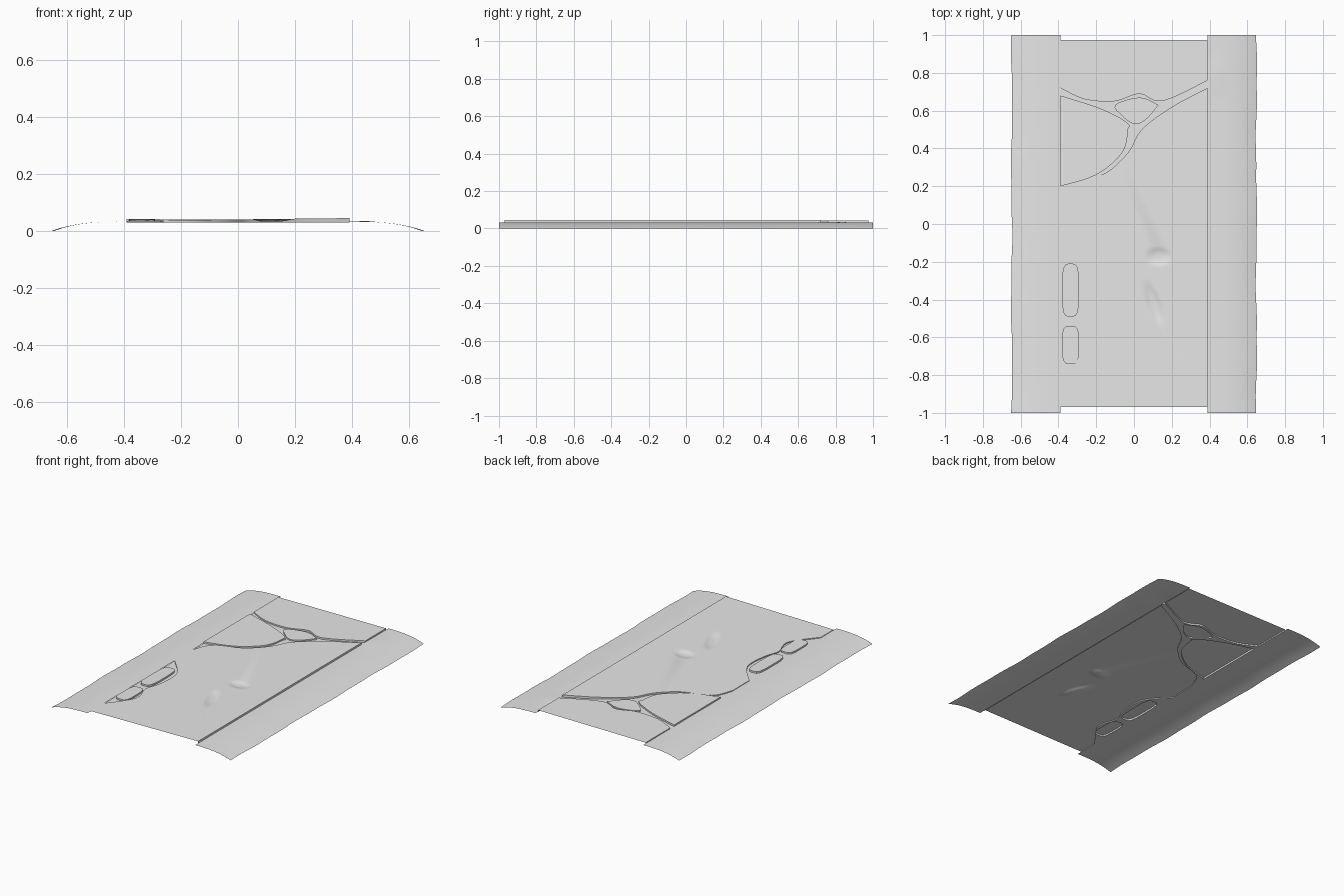
import bpy, bmesh, math
from mathutils import Vector
from mathutils.geometry import delaunay_2d_cdt

if "Cube" in bpy.data.objects:
    bpy.data.objects.remove(bpy.data.objects["Cube"])

HALF, BACK, FRONT, FLOOR = 0.39, 0.975, -0.97, 0.03
RIM, SHOULDER_WIDTH = 0.032, 0.258
GREY = (0.8, 0.8, 0.8, 1)

grey = bpy.data.materials.new("plain_grey")
grey.use_nodes = True
grey.diffuse_color = GREY
grey.node_tree.nodes["Principled BSDF"].inputs["Base Color"].default_value = GREY


def finish(bm, name):
    """Turn a bmesh into a smooth object with sharp creases kept."""
    mesh = bpy.data.meshes.new(name)
    bm.to_mesh(mesh)
    bm.free()
    mesh.materials.append(grey)
    obj = bpy.data.objects.new(name, mesh)
    bpy.context.collection.objects.link(obj)
    bpy.ops.object.select_all(action='DESELECT')
    obj.select_set(True)
    bpy.context.view_layer.objects.active = obj
    bpy.ops.object.shade_smooth_by_angle(angle=math.radians(25))


def seam(*hundredths, steps=4):
    """Smooth broken edge through a few points given in hundredths."""
    pts = [Vector(p) / 100 for p in hundredths]
    pts = [pts[0]] + pts + [pts[-1]]
    line = []
    for before, start, end, after in zip(pts, pts[1:], pts[2:], pts[3:]):
        pull_out, pull_in = (end - before) / 2, (after - start) / 2
        for k in range(steps):
            t = k / steps
            ease = t * t * (3 - 2 * t)
            line.append(start.lerp(end, ease) + pull_out * t * (1 - t) ** 2 - pull_in * t * t * (1 - t))
    line.append(pts[-1])
    for p in line:
        p.x = max(-HALF, min(HALF, p.x))
    return line


def pebble(centre, rx, ry, sides=24):
    """Rounded, slightly boxy fragment outline."""
    outline = []
    for k in range(sides):
        c, s = math.cos(math.tau * k / sides), math.sin(math.tau * k / sides)
        swell = (c ** 4 + s ** 4) ** -0.25
        outline.append(Vector(centre) + Vector((rx * c * swell, ry * s * swell)))
    return outline


def corners(y):
    return [Vector((-HALF, y)), Vector((HALF, y))]


# Outlines of the broken pieces
main_outline = (seam((39, 72), (20, 62), (4, 50), (-3, 38), (-15, 27), (-33, 20), (-39, 7))
                + seam((-39, -10), (-27, -25), (-27, -42), (-30, -53), (-27, -67), (-39, -84))
                + corners(FRONT))
back_outline = corners(BACK) + seam((39, 76), (15, 65), (3, 69), (-10, 65), (-26, 66), (-39, 72))
corner_outline = (seam((-39, 68), (-20, 62), (-7, 56), (-2, 52))
                  + seam((-3, 51), (-6, 38), (-20, 26), (-39, 20)))
middle_outline = seam((13, 63), (3, 67), (-10, 63), (-6, 57), (0, 53), (6, 55), (13, 63))[:-1]

# Name, height, sideways tilt and outline
slabs = [
    ("main_slab", 0.04, 0.012, main_outline),
    ("back_slab", 0.04, 0.005, back_outline),
    ("corner_fragment", 0.039, -0.006, corner_outline),
    ("middle_fragment", 0.038, 0, middle_outline),
    ("edge_fragment_back", 0.041, 0, pebble((-0.336, -0.35), 0.045, 0.14)),
    ("edge_fragment_front", 0.04, 0, pebble((-0.336, -0.64), 0.045, 0.1)),
]


def bump(x, y, centre, rx, ry, turn=0.0):
    """Soft round falloff, one at the centre."""
    dx, dy = x - centre[0], y - centre[1]
    u = dx * math.cos(turn) + dy * math.sin(turn)
    v = dy * math.cos(turn) - dx * math.sin(turn)
    return math.exp(-((u / rx) ** 2 + (v / ry) ** 2) ** 2)


def dents(x, y):
    round_dent = bump(x, y, (0.13, -0.17), 0.055, 0.04)
    long_dent = bump(x, y, (0.105, -0.42), 0.03, 0.1, 0.35)
    return 0.009 * max(round_dent, long_dent)


def counter_clockwise(pts):
    area = sum(a.cross(b) for a, b in zip(pts, pts[1:] + pts[:1]))
    return pts if area > 0 else pts[::-1]


# Split the central rectangle into slab regions and crack regions
points, regions = [], []
for outline in [corners(FRONT) + corners(BACK)[::-1]] + [slab[-1] for slab in slabs]:
    start = len(points)
    points += counter_clockwise(outline)
    regions.append(list(range(start, len(points))))
# Finer points around the dents
points += [Vector((0.02 + 0.012 * i, -0.56 + 0.012 * j)) for i in range(18) for j in range(38)]
verts, _, faces, _, _, owners = delaunay_2d_cdt(points, [], regions, 1, 1e-5)
owned = [min((i for i in ids if i > 0), default=0) for ids in owners]


def on_end(a, b):
    return any(abs(verts[a].y - e) + abs(verts[b].y - e) < 1e-4 for e in (FRONT, BACK))


def build_region(name, index, height):
    """Top sheet of one region, with walls down to the crack floor for slabs."""
    bm = bmesh.new()
    own = [f for f, owner in zip(faces, owned) if owner == index]
    used = {i for f in own for i in f}
    top = {i: bm.verts.new((*verts[i], height(*verts[i]))) for i in used}
    for f in own:
        bm.faces.new([top[i] for i in f])
    if index:
        sides = {(f[k - 1], f[k]) for f in own for k in range(len(f))}
        rim = [(a, b) for a, b in sides if (b, a) not in sides and not on_end(a, b)]
        low = {i: bm.verts.new((*verts[i], FLOOR)) for i in {i for edge in rim for i in edge}}
        for a, b in rim:
            bm.faces.new((low[a], low[b], top[b], top[a]))
    finish(bm, name)


build_region("crack_floor", 0, lambda x, y: FLOOR)
for n, (name, base, tilt, _) in enumerate(slabs, 1):
    build_region(name, n, lambda x, y: base + tilt * x - dents(x, y))


def shoulder(name, side, rows=48, columns=10):
    """Sloping side strip that curves down to a wavy outer edge."""
    bm = bmesh.new()
    grid = []
    for j in range(rows + 1):
        y = 2 * j / rows - 1
        wave = 0.003 * math.sin(9 * y + side) + 0.0015 * math.sin(23 * y)
        row = []
        for k in range(columns + 1):
            t = k / columns
            x = side * (HALF + (SHOULDER_WIDTH + wave) * t)
            lift = 0.003 * bump(x, y, (0.43, 0.78), 0.05, 0.08)
            row.append(bm.verts.new((x, y, RIM * (1 - t ** 3) + lift)))
        grid.append(row)
    for r, s in zip(grid, grid[1:]):
        for k in range(columns):
            quad = (r[k], r[k + 1], s[k + 1], s[k])
            bm.faces.new(quad if side > 0 else quad[::-1])
    finish(bm, name)


shoulder("left_shoulder", 1)
shoulder("right_shoulder", -1)
